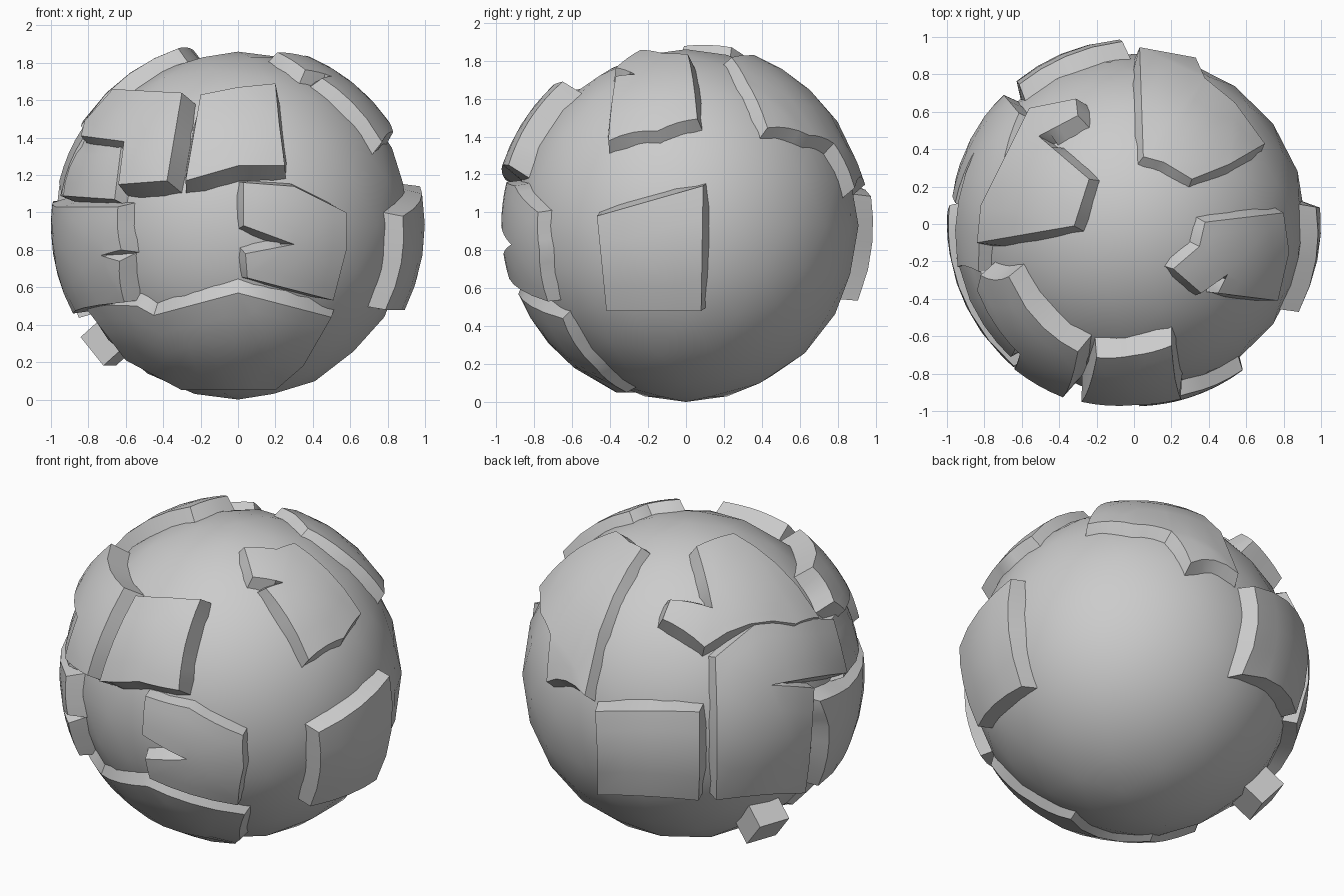
import bpy, bmesh
from math import radians, sin, cos, sqrt
from mathutils import Vector, Matrix

cube = bpy.data.objects.get("Cube")
if cube:
    bpy.data.objects.remove(cube, do_unlink=True)

CENTRE = Vector((0, 0, 0.93))

grey = bpy.data.materials.new("stone_grey")
grey.use_nodes = True
grey.diffuse_color = (0.6, 0.6, 0.6, 1)
grey.node_tree.nodes["Principled BSDF"].inputs["Base Color"].default_value = (0.6, 0.6, 0.6, 1)


def finish(bm, name):
    """Turn a bmesh into a smooth object with crisp edges."""
    mesh = bpy.data.meshes.new(name)
    bm.to_mesh(mesh)
    bm.free()
    mesh.materials.append(grey)
    obj = bpy.data.objects.new(name, mesh)
    bpy.context.collection.objects.link(obj)
    obj.location = CENTRE
    bpy.ops.object.select_all(action='DESELECT')
    obj.select_set(True)
    bpy.context.view_layer.objects.active = obj
    bpy.ops.object.shade_smooth_by_angle(angle=radians(32))
    return obj


def plate(name, azimuth, elevation, radius, outline, flare=0.07):
    """Raised armour plate: an outline projected on a ball, with sloping walls."""
    a, e = radians(azimuth), radians(elevation)
    flat = Vector((sin(a), -cos(a), 0))
    up = Vector((0, 0, 1))
    right = Vector((cos(a), sin(a), 0))
    tilt = up * cos(e) - flat * sin(e)
    toward = flat * cos(e) + up * sin(e)

    bm = bmesh.new()
    face = bm.faces.new([bm.verts.new((u, v, 0)) for u, v in outline])
    face.normal_update()
    if face.normal.z < 0:
        face.normal_flip()
    bmesh.ops.triangulate(bm, faces=bm.faces[:])
    bmesh.ops.subdivide_edges(bm, edges=bm.edges[:], cuts=3, use_grid_fill=True)
    bmesh.ops.triangulate(bm, faces=bm.faces[:])
    for v in bm.verts:
        x, y, _ = v.co
        depth = sqrt(max(radius ** 2 - x * x - y * y, 0))
        v.co = (right * x + tilt * y + toward * depth).normalized() * radius

    # Sloping rim down into the core
    rim = [edge for edge in bm.edges if edge.is_boundary]
    outward = {}
    for edge in rim:
        p, q = edge.verts
        along = (q.co - p.co).normalized()
        away = (p.co + q.co) / 2 - edge.link_faces[0].calc_center_median()
        away = (away - along * away.dot(along)).normalized()
        for v in edge.verts:
            outward[v] = outward.get(v, Vector()) + away
    feet = {v: bm.verts.new((v.co + d.normalized() * flare).normalized() * 0.87)
            for v, d in outward.items()}
    for edge in rim:
        p, q = edge.verts
        bm.faces.new((p, q, feet[q], feet[p]))
    bmesh.ops.recalc_face_normals(bm, faces=bm.faces[:])
    bm.normal_update()
    if sum(f.normal.dot(f.calc_center_median()) for f in bm.faces) < 0:
        bmesh.ops.reverse_faces(bm, faces=bm.faces[:])
    return finish(bm, name)


# Core ball, very slightly squashed from front to back
ball = bmesh.new()
bmesh.ops.create_icosphere(ball, subdivisions=3, radius=1,
                           matrix=Matrix.Diagonal((0.92, 0.91, 0.93, 1)))
finish(ball, "core_ball")

# Front plates
plate("front_notched_plate", 0, 0, 0.975,
      [(0.03, 0.23), (0.3, 0.21), (0.58, 0.07), (0.58, -0.13), (0.51, -0.4),
       (0.05, -0.28), (0.04, -0.15), (0.3, -0.1), (0.03, 0)], flare=0.05)
plate("brow_middle_plate", 0, 0, 1.02,
      [(-0.2, 0.7), (0, 0.74), (0.2, 0.76), (0.22, 0.55), (0.25, 0.32),
       (0, 0.32), (-0.28, 0.24)])
plate("brow_side_plate", 0, 0, 1.03,
      [(-0.3, 0.71), (-0.67, 0.73), (-0.82, 0.56), (-0.84, 0.48),
       (-0.61, 0.45), (-0.64, 0.22), (-0.38, 0.24)])
plate("cheek_plate", 0, 0, 0.98,
      [(-0.62, 0.46), (-0.86, 0.46), (-0.95, 0.16), (-0.66, 0.14)], flare=0.05)
plate("chin_plate", 0, 0, 0.955,
      [(-0.83, -0.42), (-0.54, -0.43), (-0.45, -0.48), (0, -0.36), (0.5, -0.49),
       (0.35, -0.75), (0.2, -0.88), (-0.3, -0.88), (-0.6, -0.72)], flare=0.1)

# Side plates
plate("left_side_plate", 90, 0, 1.0,
      [(-0.47, 0.05), (0.09, 0.21), (0.08, -0.45), (-0.42, -0.45)])
plate("right_side_plate", 270, 0, 1.0,
      [(0.76, 0.1), (0.2, 0.1), (-0.1, 0.13), (-0.03, -0.05), (0.03, -0.47),
       (0.68, -0.41), (0.75, -0.19), (0.66, -0.16), (0.77, -0.13)])

# Crown plates
plate("crown_right_plate", 0, 90, 1.0,
      [(-0.32, -0.01), (-0.24, 0.24), (-0.51, 0.47), (-0.3, 0.58),
       (-0.31, 0.67), (-0.56, 0.62), (-0.82, 0.1), (-0.84, -0.1)])
plate("crown_left_plate", 0, 90, 0.98,
      [(0.38, 0.01), (0.8, 0.06), (0.83, -0.15), (0.77, -0.41), (0.45, -0.37),
       (0.5, -0.27), (0.36, -0.37), (0.21, -0.24), (0.35, -0.12)])
plate("crown_back_plate", 0, 90, 0.97,
      [(0.05, 0.36), (0.16, 0.33), (0.31, 0.24), (0.51, 0.32), (0.7, 0.43),
       (0.54, 0.65), (0.38, 0.78), (0.33, 0.89), (0.03, 0.945)])

# Back plates
plate("back_square_plate", 220, 30, 0.99,
      [(-0.58, -0.26), (-0.01, -0.3), (-0.01, -0.77), (-0.56, -0.7)])
plate("back_notched_plate", 220, 30, 0.985,
      [(0.09, 0), (0.35, 0.2), (0.8, 0.23), (0.87, -0.07), (0.4, -0.16),
       (0.66, -0.17), (0.62, -0.72), (0.09, -0.77)], flare=0.05)

# Small block sticking out underneath
block = bmesh.new()
spot = Vector((-0.7, 0.25, -0.63))
turn = spot.to_track_quat('Z', 'Y').to_matrix().to_4x4()
bmesh.ops.create_cube(block, size=1, matrix=Matrix.Translation(spot.normalized() * 0.94)
                      @ turn @ Matrix.Diagonal((0.2, 0.2, 0.2, 1)))
finish(block, "lower_block")
